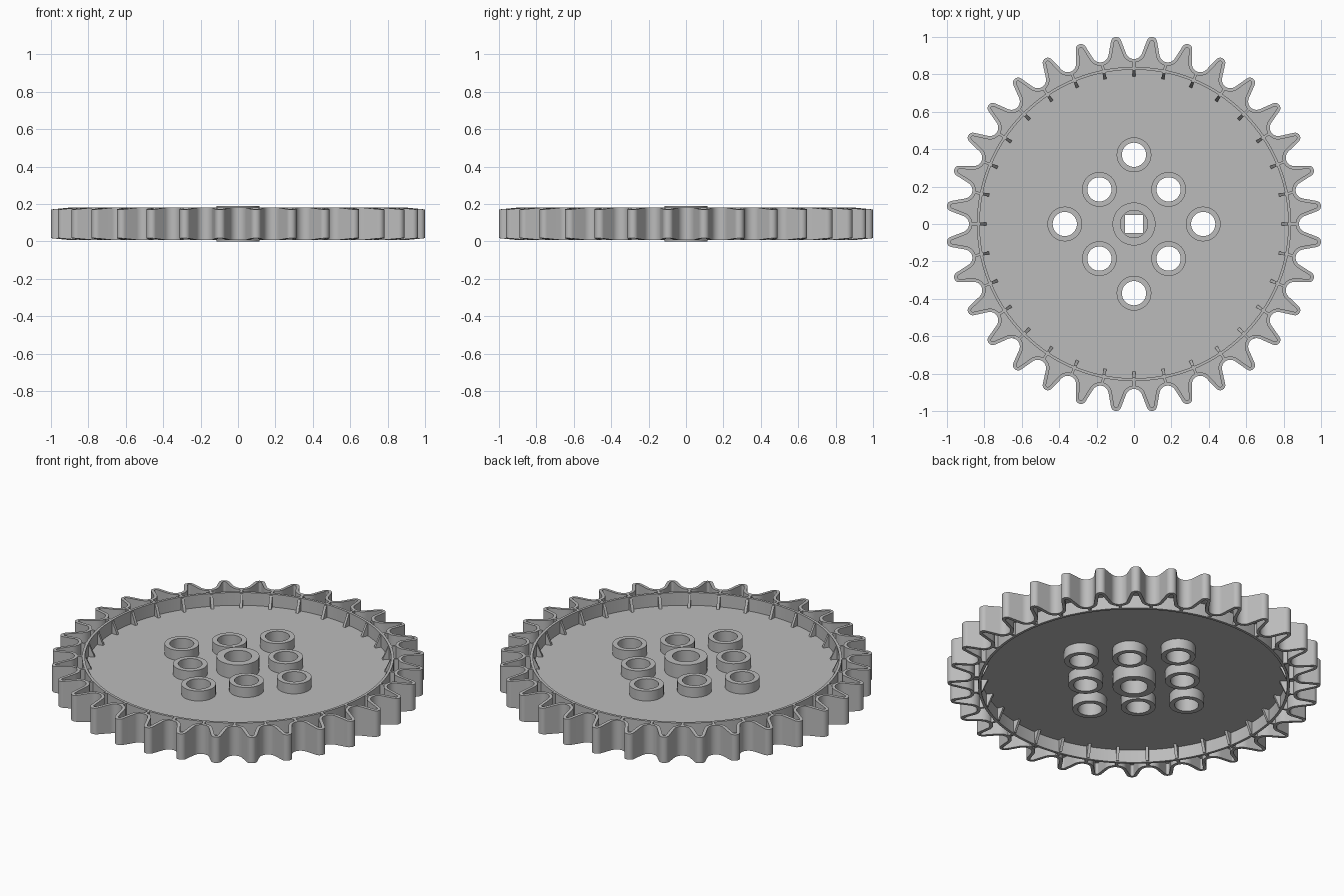
import bpy, bmesh
from math import sin, cos, pi, acos, atan2, hypot, radians
from mathutils import Matrix

cube = bpy.data.objects.get("Cube")
if cube:
    bpy.data.objects.remove(cube)

TEETH = 32
PITCH = 2 * pi / TEETH
MID = 0.094          # mid-height of the wheel
WALL = 0.018         # thickness of the toothed rim

grey = bpy.data.materials.new("light grey plastic")
grey.use_nodes = True
grey.diffuse_color = (0.5, 0.5, 0.5, 1)
grey.node_tree.nodes["Principled BSDF"].inputs["Base Color"].default_value = (0.5, 0.5, 0.5, 1)


def circle(r, x=0, y=0, n=64):
    return [(x + r * cos(2 * pi * i / n), y + r * sin(2 * pi * i / n)) for i in range(n)]


def tooth_outline(inset):
    """Round valleys and round tips joined by straight flanks, moved inward by inset."""
    valley_r, tip_r = 0.045, 0.028
    valley = (0, 0.882 + valley_r)
    tip = (0.9765 * sin(PITCH / 2), 0.9765 * cos(PITCH / 2))
    dx, dy = tip[0] - valley[0], tip[1] - valley[1]
    contact = atan2(dy, dx) - acos((valley_r + tip_r) / hypot(dx, dy))
    half, steps = [], 7
    for i in range(steps + 1):
        a = -pi / 2 + (contact + pi / 2) * i / steps
        half.append((valley[0] + (valley_r + inset) * cos(a),
                     valley[1] + (valley_r + inset) * sin(a)))
    top = pi / 2 - PITCH / 2
    for i in range(steps + 1):
        a = contact + pi + (top - contact - pi) * i / steps
        half.append((tip[0] + (tip_r - inset) * cos(a), tip[1] + (tip_r - inset) * sin(a)))
    # mirror the half tooth about the valley, then repeat it around the wheel
    full = [(-x, y) for x, y in half[:0:-1]] + half[:-1]
    return [(x * cos(k * PITCH) + y * sin(k * PITCH), y * cos(k * PITCH) - x * sin(k * PITCH))
            for k in range(TEETH) for x, y in full]


def finish(obj):
    obj.data.materials.clear()
    obj.data.materials.append(grey)
    bpy.ops.object.select_all(action='DESELECT')
    obj.select_set(True)
    bpy.context.view_layer.objects.active = obj
    bpy.ops.object.shade_smooth_by_angle(angle=radians(30))
    return obj


def extruded(name, loops, height):
    """Extrude closed outlines about mid-height; inner outlines become holes."""
    curve = bpy.data.curves.new(name, 'CURVE')
    curve.dimensions = '2D'
    curve.fill_mode = 'BOTH'
    curve.extrude = height / 2
    for loop in loops:
        spline = curve.splines.new('POLY')
        spline.points.add(len(loop) - 1)
        for point, (x, y) in zip(spline.points, loop):
            point.co = (x, y, 0, 1)
        spline.use_cyclic_u = True
    source = bpy.data.objects.new(name + "_outline", curve)
    bpy.context.collection.objects.link(source)
    bpy.context.view_layer.update()
    mesh = bpy.data.meshes.new_from_object(
        source.evaluated_get(bpy.context.evaluated_depsgraph_get()))
    bpy.data.objects.remove(source)
    bm = bmesh.new()
    bm.from_mesh(mesh)
    bmesh.ops.remove_doubles(bm, verts=bm.verts, dist=1e-5)
    bmesh.ops.translate(bm, verts=bm.verts, vec=(0, 0, MID))
    bmesh.ops.recalc_face_normals(bm, faces=bm.faces)
    bm.to_mesh(mesh)
    bm.free()
    obj = bpy.data.objects.new(name, mesh)
    bpy.context.collection.objects.link(obj)
    return finish(obj)


def repeated_prism(name, profile, width):
    """Radial plate with an (r, z) profile, repeated at every tooth valley."""
    bm = bmesh.new()
    for k in range(TEETH):
        turn = Matrix.Rotation(k * PITCH + pi / 2, 4, 'Z')
        sides = [[bm.verts.new(turn @ Matrix.Translation((r, s * width / 2, z)).translation)
                  for r, z in profile] for s in (-1, 1)]
        bm.faces.new(sides[0])
        bm.faces.new(sides[1][::-1])
        for i in range(len(profile)):
            j = (i + 1) % len(profile)
            bm.faces.new((sides[0][i], sides[1][i], sides[1][j], sides[0][j]))
    bmesh.ops.recalc_face_normals(bm, faces=bm.faces)
    mesh = bpy.data.meshes.new(name)
    bm.to_mesh(mesh)
    bm.free()
    obj = bpy.data.objects.new(name, mesh)
    bpy.context.collection.objects.link(obj)
    return finish(obj)


# Toothed rim, slightly lower towards the tooth tips
rim = extruded("toothed_rim", [tooth_outline(0), tooth_outline(WALL)], 0.174)
for v in rim.data.vertices:
    drop = max(0, hypot(v.co.x, v.co.y) - 0.9) * 0.1
    v.co.z += -drop if v.co.z > MID else drop

# Central web with round holes and a square axle hole
spots = [(0.37, 0), (-0.37, 0), (0, 0.37), (0, -0.37)]
spots += [(sx * 0.185, sy * 0.185) for sx in (-1, 1) for sy in (-1, 1)]
axle = [(-0.048, -0.048), (0.048, -0.048), (0.048, 0.048), (-0.048, 0.048)]
extruded("web_disc", [tooth_outline(WALL / 2), axle]
         + [circle(0.065, x, y, 32) for x, y in spots], 0.022)

# Inner ring and hub
extruded("inner_ring", [circle(0.84, n=128), circle(0.825, n=128)], 0.174)
extruded("hub", [circle(0.115), circle(0.073)], 0.188)

# Bosses around the holes
for i, (x, y) in enumerate(spots):
    extruded(f"hole_boss_{i + 1}", [circle(0.093, x, y, 32), circle(0.065, x, y, 32)], 0.14)

# Ribs from ring to rim, and tapered gussets from ring to web
low, high = MID - 0.087, MID + 0.087
repeated_prism("rim_ribs", [(0.835, low), (0.87, low), (0.87, high), (0.835, high)], 0.014)
repeated_prism("ring_gussets", [(0.83, low + 0.006), (0.83, high - 0.006), (0.82, high - 0.006),
                                (0.785, MID), (0.82, low + 0.006)], 0.016)
